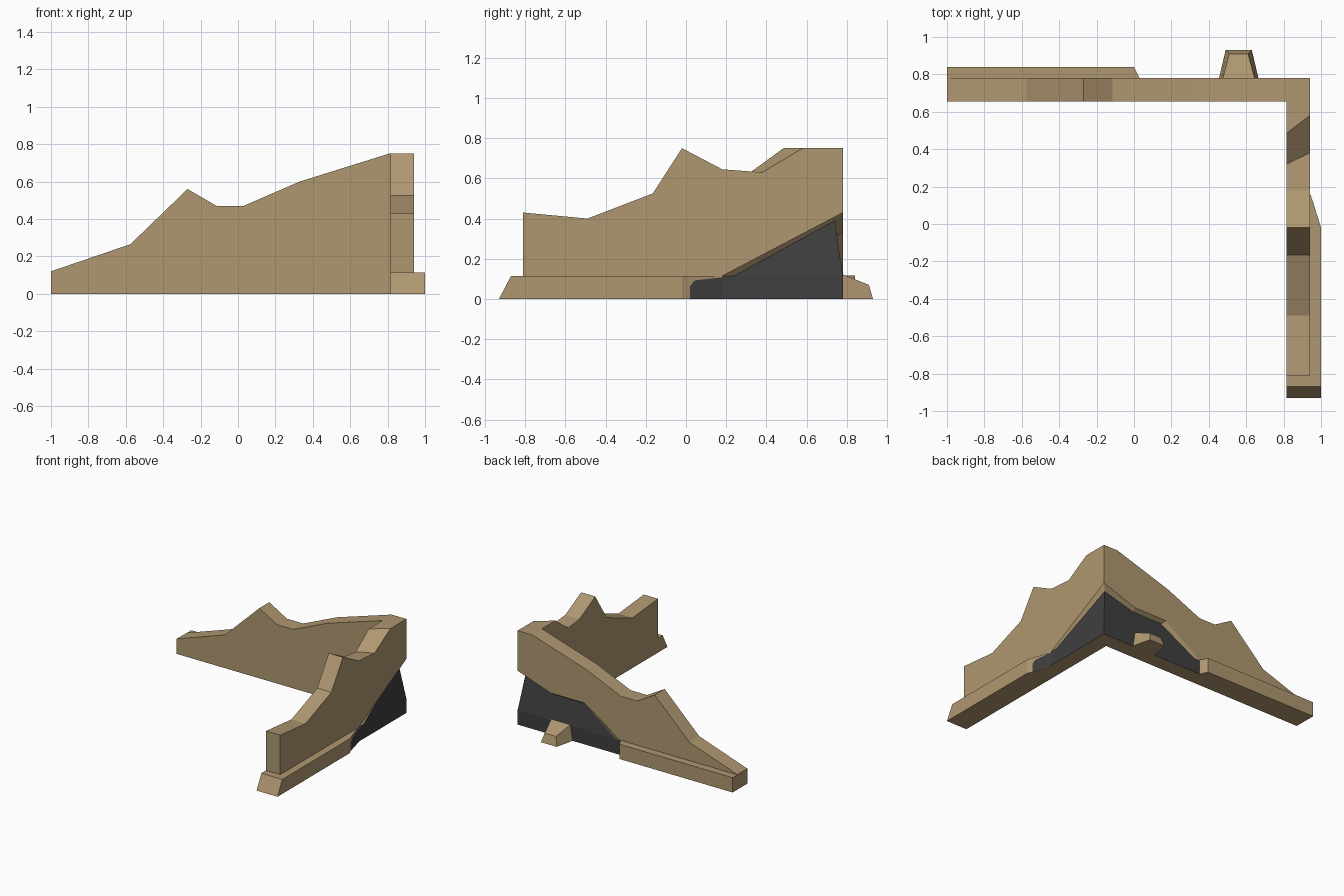
import bpy, bmesh

if "Cube" in bpy.data.objects:
    bpy.data.objects.remove(bpy.data.objects["Cube"])

def material(name, col):
    m = bpy.data.materials.new(name)
    m.diffuse_color = (*col, 1)
    m.use_nodes = True
    m.node_tree.nodes["Principled BSDF"].inputs["Base Color"].default_value = m.diffuse_color
    return m

STONE = material("tan stone", (0.43, 0.31, 0.165))
CORE = material("dark rubble core", (0.05, 0.05, 0.05))

def finish(name, bm):
    bmesh.ops.remove_doubles(bm, verts=bm.verts, dist=0.0005)
    bmesh.ops.recalc_face_normals(bm, faces=bm.faces)
    me = bpy.data.meshes.new(name)
    bm.to_mesh(me)
    bm.free()
    me.materials.append(STONE)
    me.materials.append(CORE)
    ob = bpy.data.objects.new(name, me)
    bpy.context.collection.objects.link(ob)
    return ob

def face(bm, pts, mat=0):
    """Add a face, dropping repeated neighbouring points."""
    clean = [p for i, p in enumerate(pts) if p != pts[i - 1]]
    if len(clean) > 2:
        bm.faces.new([bm.verts.new(p) for p in clean]).material_index = mat

def strip(bm, a, b, mat=0):
    for i in range(len(a) - 1):
        face(bm, [a[i], a[i + 1], b[i + 1], b[i]], mat)

def prism(name, bottom, top):
    """Solid between two matching point loops."""
    bm = bmesh.new()
    face(bm, bottom)
    face(bm, top)
    strip(bm, bottom + bottom[:1], top + top[:1])
    return finish(name, bm)

THICK = 0.125

def wall(bm, at, inner, outer, hole, recess):
    """Wall run ending in a mitre; at(s, depth, z) places a point.
    hole = edge of the broken facing, recess = sunken edge of the core."""
    i_top = [at(s, THICK, z) for s, z in inner]
    o_top = [at(s, 0, z) for s, z in outer]
    rim = [at(s, 0, z) for s, z in hole]
    sunk = [at(*p) for p in recess]
    s0, i_end, o_end = inner[0][0], inner[-1][0], outer[-1][0]
    i0, i1 = at(s0, THICK, 0), at(i_end, THICK, 0)
    o0, o1 = at(s0, 0, 0), at(o_end, 0, 0)
    h0 = at(hole[0][0], 0, 0)
    face(bm, [i0, i1] + i_top[::-1])              # inner face
    strip(bm, i_top, o_top)                       # broken top
    face(bm, [i0, o0, o_top[0], i_top[0]])        # free end
    face(bm, [i0, o0, h0, o1, i1])                # underside
    face(bm, [o0, h0] + rim + o_top[::-1])        # outer facing
    strip(bm, rim, sunk)                          # broken edge of facing
    lip = [at(p[0], 0, 0.115) for p in recess[:-1]] + [at(o_end, 0, 0.115)]
    strip(bm, sunk, lip, 1)                       # sloping core
    face(bm, [h0, rim[0]] + lip + [o1], 1)        # core down to the ground

# Corner wall: two broken runs
bm = bmesh.new()
back = [(-1, .12), (-.575, .265), (-.27, .56), (-.115, .47), (.03, .47), (.33, .6), (.81, .75)]
wall(bm, lambda s, d, z: (s, .78 - d, z),
     back + [(.815, .75)], back + [(.94, .75)],
     [(.03, .115), (.35, .33), (.65, .33), (.94, .43)],
     [(.08, 0, .115), (.37, .03, .31), (.64, .03, .31), (.90, .04, .39)])
side = [(-.81, .43), (-.49, .4), (-.165, .525), (-.02, .75), (.18, .645)]
wall(bm, lambda s, d, z: (.94 - d, s, z),
     side + [(.32, .63), (.485, .75), (.655, .75)],
     side + [(.38, .63), (.58, .75), (.78, .75)],
     [(.18, .115), (.78, .43)],
     [(.24, 0, .115), (.74, .04, .39)])
finish("ruined_corner_wall", bm)

# Base course behind the back wall
plan = [(-1, .70), (.0, .70), (.03, .78), (.0, .84), (-1, .84)]
prism("back_base_course", [(x, y, 0) for x, y in plan], [(x, y, .118) for x, y in plan])

# Base course of the side wall, with sloping front end and broken rear end
prism("side_base_course",
      [(.815, -.93, 0), (1, -.93, 0), (1, -.02, 0), (.98, .02, 0), (.935, .18, 0), (.815, .18, 0)],
      [(.815, -.87, .115), (1, -.87, .115), (1, -.02, .115), (.988, .02, .115), (.935, .18, .115), (.815, .18, .115)])

# Exposed core on the broken rear end of the side base course
bm = bmesh.new()
face(bm, [(.983, .02, 0), (.985, .02, .09), (.942, .18, .108), (.942, .18, 0)], 1)
finish("side_base_core", bm)

# Fallen stone leaning on the back wall
prism("fallen_stone",
      [(.45, .76, 0), (.67, .76, 0), (.63, .93, 0), (.49, .93, 0)],
      [(.47, .76, .13), (.65, .76, .13), (.61, .91, .07), (.51, .91, .07)])
